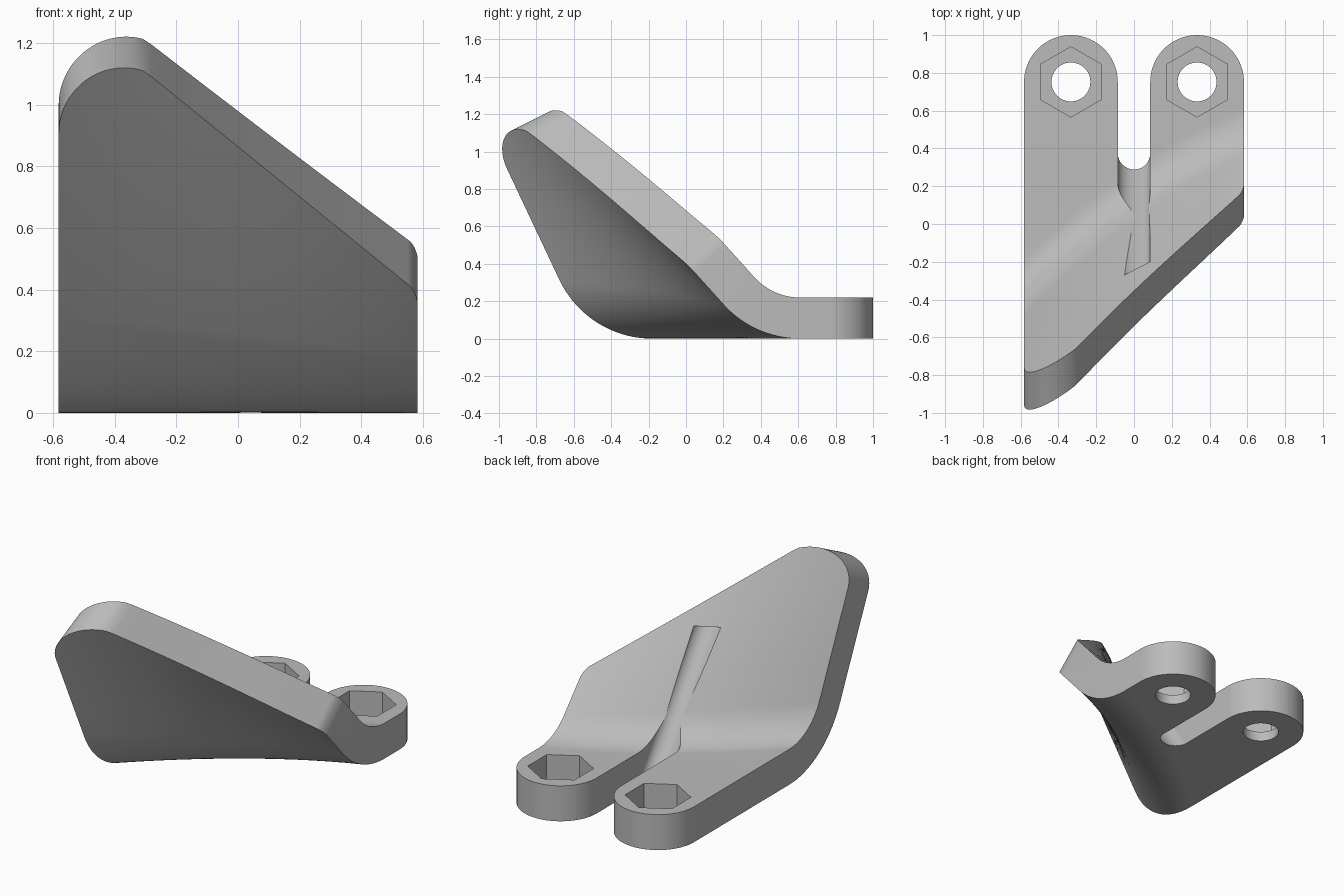
import bpy, bmesh
from math import sin, cos, tan, pi, radians, sqrt

cube = bpy.data.objects.get("Cube")
if cube:
    bpy.data.objects.remove(cube)

W, THICK, BEND = 0.582, 0.22, 0.55      # half width, plate thickness, outer bend radius
EAR_X, EAR_Y, EAR_R = 0.334, 0.752, 0.248
SLOT_R = W - 2 * EAR_R

grey = bpy.data.materials.new("plain grey")
grey.use_nodes = True
grey.diffuse_color = (0.5, 0.5, 0.5, 1)
grey.node_tree.nodes["Principled BSDF"].inputs["Base Color"].default_value = (0.5, 0.5, 0.5, 1)


def make_object(name, bm):
    bmesh.ops.recalc_face_normals(bm, faces=bm.faces)
    mesh = bpy.data.meshes.new(name)
    bm.to_mesh(mesh)
    bm.free()
    mesh.materials.append(grey)
    obj = bpy.data.objects.new(name, mesh)
    bpy.context.collection.objects.link(obj)
    return obj


def prism(name, outline, z0, z1, lean=0.0):
    """Extrude a plan outline from z0 to z1, leaning towards the front."""
    bm = bmesh.new()
    rings = [[bm.verts.new((x, y - lean * z, z)) for x, y in outline] for z in (z0, z1)]
    n = len(outline)
    for i in range(n):
        j = (i + 1) % n
        bm.faces.new((rings[0][i], rings[0][j], rings[1][j], rings[1][i]))
    for ring in rings:
        bm.faces.new(ring)
    return make_object(name, bm)


def arc(cx, cy, r, a0, a1, n):
    return [(cx + r * cos(radians(a0 + (a1 - a0) * i / n)),
             cy + r * sin(radians(a0 + (a1 - a0) * i / n))) for i in range(n + 1)]


def end_height(x):
    """Height of the lower edge of the slanted end, with both corners rounded."""
    z = 0.41 + 0.81 * (0.56 - x)
    if x < -0.24:
        z = min(z, 0.905 + 0.215 * sqrt(max(0, 1 - ((x + 0.37) / 0.212) ** 2)))
    if x > 0.53:
        z = min(z, 0.34 + 0.11 * sqrt(max(0, 1 - ((x - 0.48) / 0.104) ** 2)))
    return z


def section(x):
    """Closed loop through the bent plate at one x: underside, then upper side."""
    t = (x + W) / (2 * W)
    start = -0.18 + 0.79 * t + 0.34 * t * (1 - t)
    slope = 2.12 + (1.11 - 2.12) * t
    length = sqrt(1 + slope * slope)
    ny, nz = slope / length, 1 / length
    angle = pi / 2 - math_atan(nz, ny)
    low = [(1.1, 0.0, 0.0, 1.0)]
    for i in range(19):
        a = angle * i / 18
        low.append((start - BEND * sin(a), BEND * (1 - cos(a)), sin(a), cos(a)))
    y0, z0 = low[-1][:2]
    rise = end_height(x) - z0
    for f in (0.25, 0.5, 0.75, 1.0):
        low.append((y0 - f * rise / slope, z0 + f * rise, ny, nz))
    high = [(y + THICK * a, z + THICK * b) for y, z, a, b in low]
    return [p[:2] for p in low] + high[::-1]


def math_atan(a, b):
    from math import atan2
    return atan2(a, b)


# Bent plate, lofted across the width
bm = bmesh.new()
COLS = 56
loops = []
for c in range(COLS + 1):
    x = -W * cos(pi * c / COLS)
    loops.append([bm.verts.new((x, y, z)) for y, z in section(x)])
n = len(loops[0])
for a, b in zip(loops, loops[1:]):
    for i in range(n):
        j = (i + 1) % n
        bm.faces.new((a[i], a[j], b[j], b[i]))
for loop in (loops[0], loops[-1]):
    bm.faces.new(loop)
plate = make_object("bent_plate", bm)

# Cutters: ear rounding, leaning slot, bolt holes and hexagonal nut pockets
corners = [(-0.8, 1.3), (-0.8, EAR_Y)]
for side in (-1, 1):
    corners += arc(side * EAR_X, EAR_Y, EAR_R, 180, 0, 36)
corners += [(0.8, EAR_Y), (0.8, 1.3)]
cutters = [prism("ear_rounding_cutter", corners, -0.2, 0.5)]

slot = [(-SLOT_R, 2.0)] + arc(0, 0.375, SLOT_R, 180, 360, 24) + [(SLOT_R, 2.0)]
cutters.append(prism("slot_cutter", slot, -0.1, 0.8, lean=0.72))

for side in (-1, 1):
    cx = side * EAR_X
    cutters.append(prism("hole_cutter", arc(cx, EAR_Y, 0.103, 0, 352.5, 47), -0.1, 0.4))
    cutters.append(prism("nut_pocket_cutter", arc(cx, EAR_Y, 0.186, 30, 330, 5), 0.06, 0.4))

bpy.ops.object.select_all(action="DESELECT")
bpy.context.view_layer.objects.active = plate
plate.select_set(True)
for cutter in cutters:
    cutter.hide_render = True
    mod = plate.modifiers.new(cutter.name, "BOOLEAN")
    mod.operation = "DIFFERENCE"
    mod.solver = "EXACT"
    mod.object = cutter
    bpy.ops.object.modifier_apply(modifier=mod.name)
    bpy.data.objects.remove(cutter)

bpy.ops.object.shade_smooth_by_angle(angle=radians(30))
